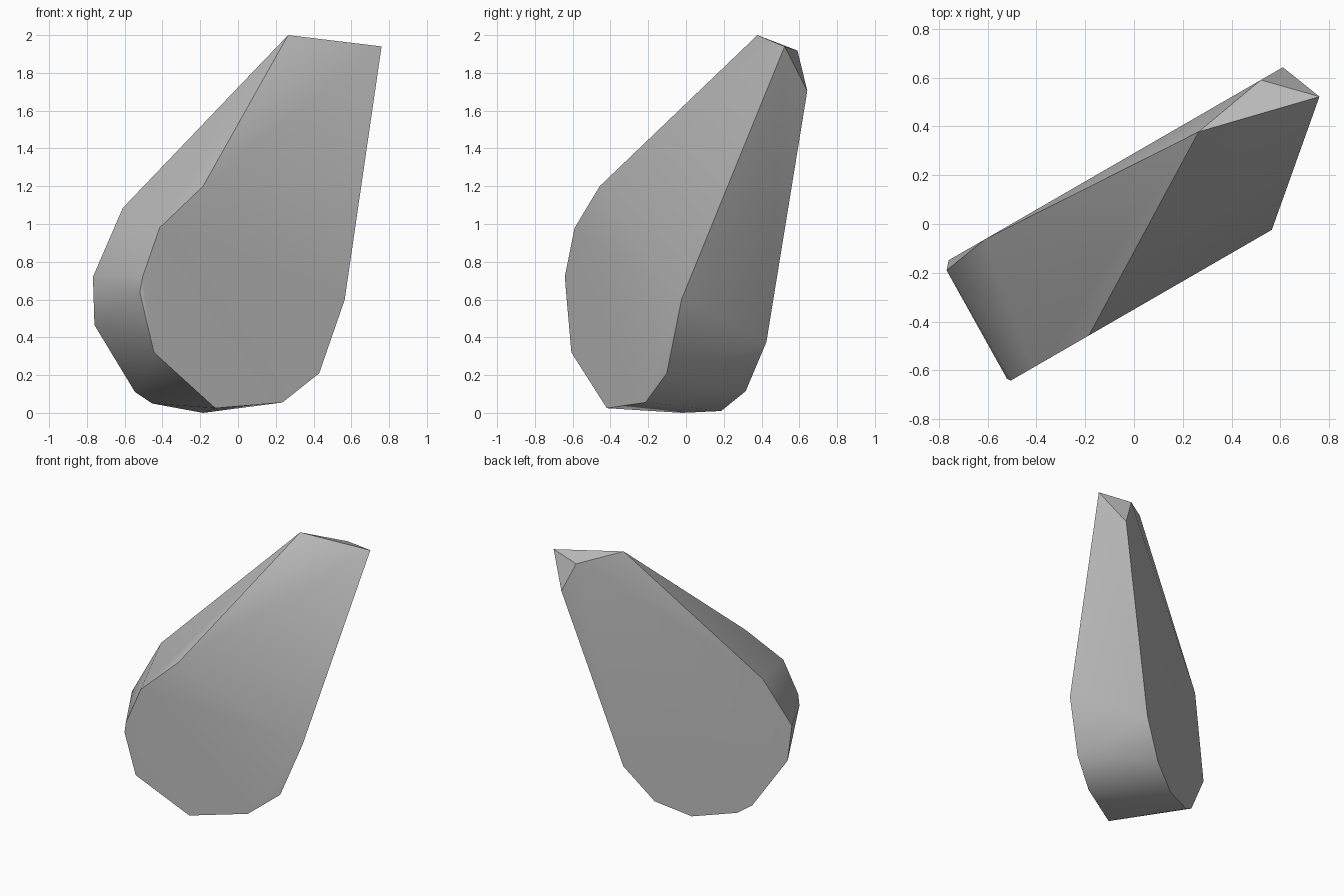
import bpy, bmesh, math
from mathutils import Vector

cube = bpy.data.objects.get("Cube")
if cube:
    bpy.data.objects.remove(cube, do_unlink=True)

# Matte stone grey
stone = bpy.data.materials.new("stone_grey")
stone.use_nodes = True
grey = (0.5, 0.5, 0.5, 1)
stone.diffuse_color = grey
stone.node_tree.nodes["Principled BSDF"].inputs["Base Color"].default_value = grey

# The stone is a slab: each broad side is an outline of (x, z) on an upright plane
SLOPE = math.tan(math.radians(30))
front_outline = [(-.185, 1.2), (-.415, .98), (-.505, .72), (-.445, .32),
                 (-.12, .025), (.235, .055), (.43, .21), (.565, .6)]
back_outline = [(.61, 1.705), (.52, 1.918), (-.61, 1.085), (-.76, .465), (-.545, .11),
                (-.455, .05), (-.18, .01), (.045, .115), (.235, .375)]


def on_plane(outline, offset):
    return [Vector((x, SLOPE * x + offset, z)) for x, z in outline]


points = on_plane(front_outline, -.35) + on_plane(back_outline, .29)
# Tip corners, then the chipped corners of the edge and the resting point
points += [Vector(p) for p in ((.265, .378, 2), (.76, .522, 1.94),
                               (-.768, -.19, .72), (-.52, -.635, .64), (-.185, -.02, 0))]

# Wrap the corners in facets
bm = bmesh.new()
for p in points:
    bm.verts.new(p)
hull = bmesh.ops.convex_hull(bm, input=bm.verts)
loose = [v for v in bm.verts if not v.link_faces]
bmesh.ops.delete(bm, geom=loose, context='VERTS')
bmesh.ops.dissolve_limit(bm, angle_limit=math.radians(1), verts=bm.verts, edges=bm.edges)
bmesh.ops.recalc_face_normals(bm, faces=bm.faces)

mesh = bpy.data.meshes.new("stone")
bm.to_mesh(mesh)
bm.free()
mesh.materials.append(stone)
rock = bpy.data.objects.new("stone", mesh)
bpy.context.collection.objects.link(rock)

# Soften shallow facets, keep the rim crisp
bpy.ops.object.select_all(action='DESELECT')
rock.select_set(True)
bpy.context.view_layer.objects.active = rock
bpy.ops.object.shade_smooth_by_angle(angle=math.radians(35))
